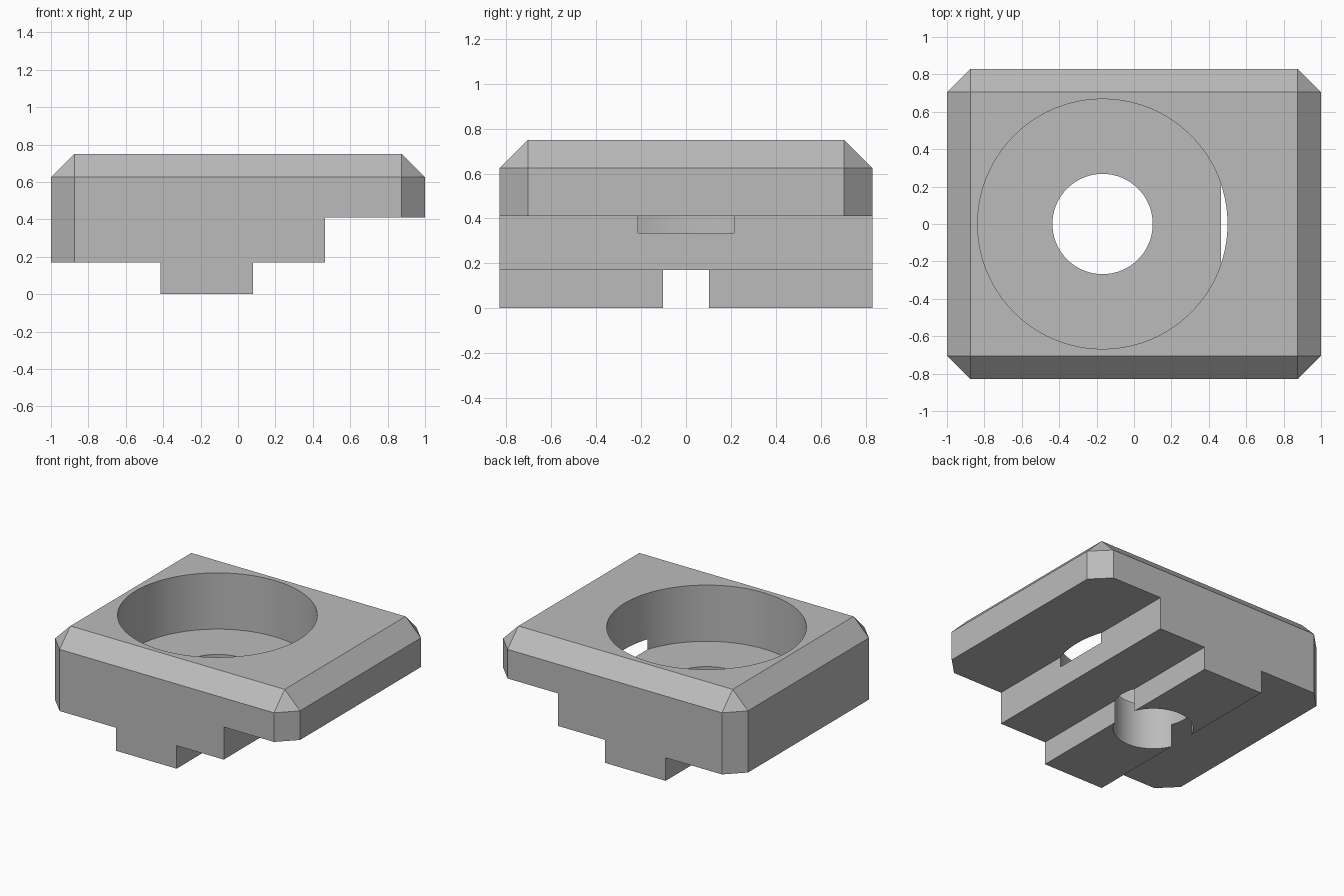
import bpy
import bmesh
import math

if "Cube" in bpy.data.objects:
    bpy.data.objects.remove(bpy.data.objects["Cube"], do_unlink=True)

HALF_X, HALF_Y, TOP, CHAMFER = 1.0, 0.83, 0.75, 0.125
BORE_X = -0.168

grey = bpy.data.materials.new("plain grey")
grey.use_nodes = True
colour = (0.5, 0.5, 0.5, 1)
grey.diffuse_color = colour
grey.node_tree.nodes["Principled BSDF"].inputs["Base Color"].default_value = colour


def make_object(name, bm):
    bmesh.ops.recalc_face_normals(bm, faces=bm.faces)
    mesh = bpy.data.meshes.new(name)
    bm.to_mesh(mesh)
    bm.free()
    mesh.materials.append(grey)
    obj = bpy.data.objects.new(name, mesh)
    bpy.context.collection.objects.link(obj)
    return obj


def stepped_prism(name, profile, depth):
    """Extrude an x-z profile along y."""
    bm = bmesh.new()
    face = bm.faces.new([bm.verts.new((x, -depth, z)) for x, z in profile])
    grown = bmesh.ops.extrude_face_region(bm, geom=[face])["geom"]
    moved = [v for v in grown if isinstance(v, bmesh.types.BMVert)]
    bmesh.ops.translate(bm, verts=moved, vec=(0, 2 * depth, 0))
    return make_object(name, bm)


def chamfered_block(name):
    """Block with its top edges and upright corners cut at an angle."""
    bm = bmesh.new()
    in_x, in_y = HALF_X - CHAMFER, HALF_Y - CHAMFER
    for sx in (-1, 1):
        for sy in (-1, 1):
            for z in (-0.1, TOP - CHAMFER):
                bm.verts.new((sx * HALF_X, sy * in_y, z))
                bm.verts.new((sx * in_x, sy * HALF_Y, z))
            bm.verts.new((sx * in_x, sy * in_y, TOP))
    bmesh.ops.convex_hull(bm, input=bm.verts)
    bmesh.ops.dissolve_limit(bm, angle_limit=0.01, verts=bm.verts, edges=bm.edges)
    return make_object(name, bm)


def bore(name, radius, low, high):
    bm = bmesh.new()
    bmesh.ops.create_cone(bm, cap_ends=True, segments=96, radius1=radius,
                          radius2=radius, depth=high - low)
    bmesh.ops.translate(bm, verts=bm.verts, vec=(BORE_X, 0, (low + high) / 2))
    return make_object(name, bm)


def combine(target, tool, operation):
    mod = target.modifiers.new(tool.name, 'BOOLEAN')
    mod.operation = operation
    mod.solver = 'EXACT'
    mod.object = tool
    bpy.ops.object.select_all(action='DESELECT')
    bpy.context.view_layer.objects.active = target
    target.select_set(True)
    bpy.ops.object.modifier_apply(modifier=mod.name)
    bpy.data.objects.remove(tool, do_unlink=True)


# Stepped underside with the central tongue and the raised right-hand ledge
body = stepped_prism("slotted_mount_block", [
    (-1.2, 0.17), (-0.415, 0.17), (-0.415, 0), (0.08, 0), (0.08, 0.17),
    (0.465, 0.17), (0.465, 0.41), (1.2, 0.41), (1.2, 1), (-1.2, 1)], 1.0)

# Chamfered outer shape
combine(body, chamfered_block("outer_shape"), 'INTERSECT')

# Wide round pocket and the through hole
combine(body, bore("pocket_cutter", 0.668, 0.335, 1), 'DIFFERENCE')
combine(body, bore("hole_cutter", 0.268, -0.2, 1), 'DIFFERENCE')

bpy.ops.object.shade_smooth_by_angle(angle=math.radians(25))
